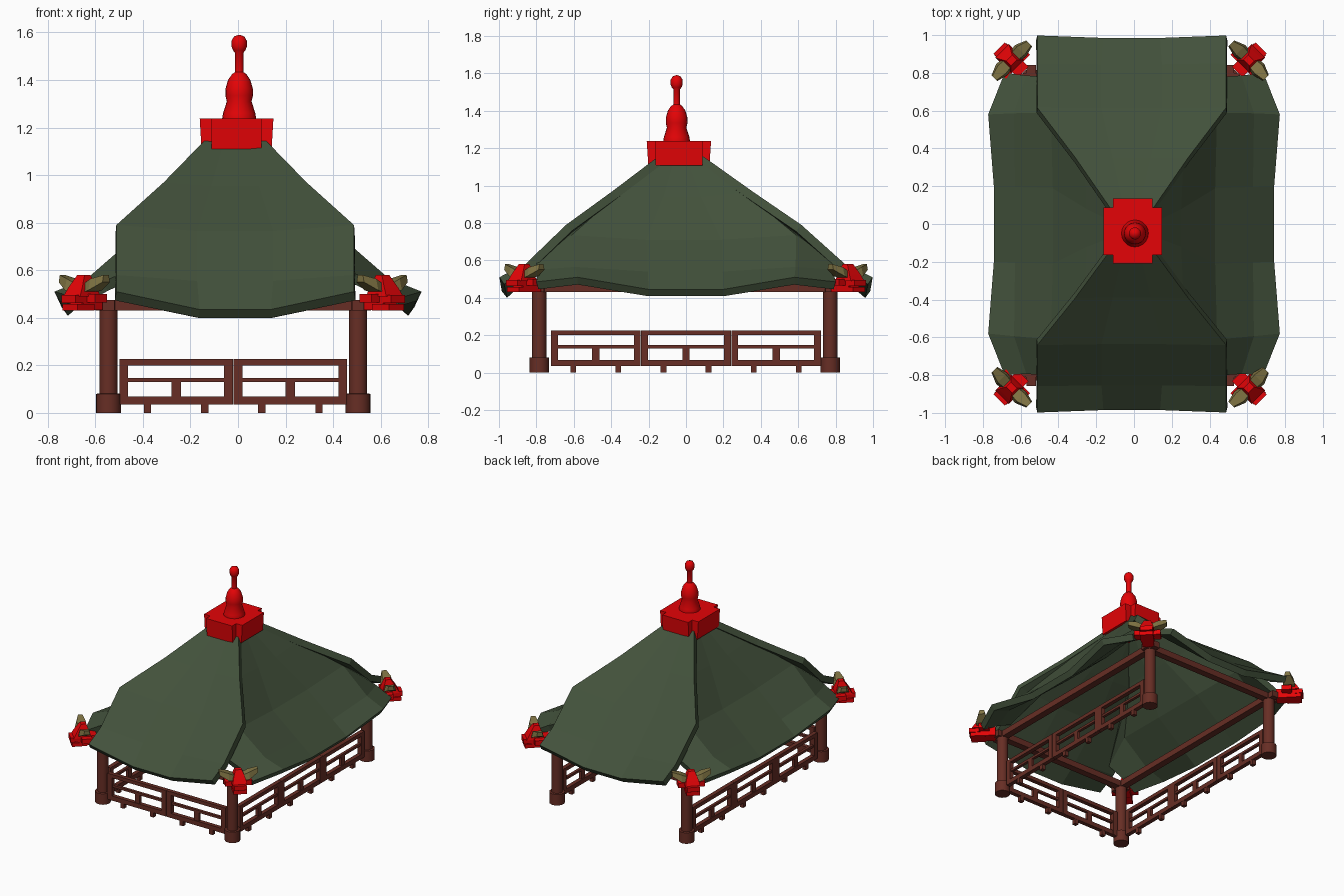
import bpy, bmesh, math
from mathutils import Matrix, Vector

if "Cube" in bpy.data.objects:
    bpy.data.objects.remove(bpy.data.objects["Cube"])


def mat(name, rgb):
    m = bpy.data.materials.new(name)
    m.diffuse_color = (*rgb, 1)
    m.use_nodes = True
    m.node_tree.nodes["Principled BSDF"].inputs["Base Color"].default_value = m.diffuse_color
    return m


GREEN = mat("green tiles", (0.055, 0.083, 0.044))
RED = mat("red lacquer", (0.78, 0.001, 0.002))
BROWN = mat("brown wood", (0.135, 0.027, 0.018))
OLIVE = mat("olive gold", (0.21, 0.17, 0.055))


def finish(name, bm, material, smooth=False, recalc=True):
    if recalc:
        bmesh.ops.recalc_face_normals(bm, faces=bm.faces)
    me = bpy.data.meshes.new(name)
    bm.to_mesh(me)
    bm.free()
    ob = bpy.data.objects.new(name, me)
    bpy.context.collection.objects.link(ob)
    me.materials.append(material)
    if smooth:
        bpy.context.view_layer.objects.active = ob
        ob.select_set(True)
        bpy.ops.object.shade_smooth_by_angle(angle=math.radians(40))
        ob.select_set(False)
    return ob


def add_box(bm, a, b, m=Matrix()):
    """Box between two opposite corners."""
    a, b = Vector(a), Vector(b)
    t = Matrix.Translation((a + b) / 2) @ Matrix.Diagonal((*(b - a), 1))
    bmesh.ops.create_cube(bm, size=1, matrix=m @ t)


def add_loft(bm, rings, m=Matrix()):
    """Closed solid through rings of equal point count."""
    vs = [[bm.verts.new(m @ Vector(p)) for p in r] for r in rings]
    n = len(vs[0])
    for r0, r1 in zip(vs, vs[1:]):
        for i in range(n):
            bm.faces.new((r0[i], r0[(i + 1) % n], r1[(i + 1) % n], r1[i]))
    bm.faces.new(vs[0])
    bm.faces.new(vs[-1])


def lathe(name, profile, loc, material, n=20):
    bm = bmesh.new()
    add_loft(bm, [[(r * math.cos(i * math.tau / n), r * math.sin(i * math.tau / n), z)
                   for i in range(n)] for r, z in profile], Matrix.Translation(loc))
    return finish(name, bm, material, True)


CX, CY, PX, PY = -0.02, -0.007, 0.525, 0.778
CORNERS = [(sx, sy) for sx in (-1, 1) for sy in (-1, 1)]

# Posts with round bases
for sx, sy in CORNERS:
    lathe("post", [(0.052, 0), (0.052, 0.08), (0.038, 0.082), (0.038, 0.47)],
          (CX + sx * PX, CY + sy * PY, 0), BROWN)

# Beams on top of the posts, overshooting the corners
bm = bmesh.new()
for s in (-1, 1):
    y, x = CY + s * PY, CX + s * PX
    add_box(bm, (CX - 0.58, y - 0.025, 0.43), (CX + 0.58, y + 0.025, 0.475))
    add_box(bm, (x - 0.025, CY - 0.85, 0.43), (x + 0.025, CY + 0.85, 0.474))
finish("top_beams", bm, BROWN)


# Railings: sections side by side along local x
def railing(name, count, w, m):
    bm = bmesh.new()
    for k in range(count):
        c = (k - (count - 1) / 2) * w
        h = w / 2 - 0.001
        for z0, z1, t in ((0.035, 0.068, 0.015), (0.13, 0.147, 0.01), (0.2, 0.226, 0.015)):
            add_box(bm, (c - h, -t, z0), (c + h, t, z1), m)
        for s in (-1, 1):
            add_box(bm, (c + s * h, -0.016, 0.036), (c + s * (h - 0.037), 0.016, 0.225), m)
            add_box(bm, (c + s * w / 4 - 0.015, -0.014, 0), (c + s * w / 4 + 0.015, 0.014, 0.04), m)
        add_box(bm, (c - 0.02, -0.01, 0.06), (c + 0.02, 0.01, 0.135), m)
    finish(name, bm, BROWN)


railing("front_railing", 2, 0.48, Matrix.Translation((CX, CY - PY, 0)))
for s, side in ((-1, "left"), (1, "right")):
    railing(side + "_railing", 3, 0.482,
            Matrix.Translation((CX + s * PX, 0, 0)) @ Matrix.Rotation(math.pi / 2, 4, 'Z'))

# Roof panels: half rows of (sideways, outwards, height), mirrored
END_ROWS = [
    [(0.04, 0.11, 1.165), (0.11, 0.11, 1.165)],
    [(0.10, 0.37, 0.955), (0.30, 0.375, 0.97)],
    [(0.16, 0.625, 0.765), (0.50, 0.63, 0.79)],
    [(0.16, 0.85, 0.555), (0.50, 0.855, 0.58)],
    [(0.15, 0.985, 0.435), (0.50, 0.998, 0.51)],
]
SIDE_ROWS = [
    [(0.03, 0.09, 1.15), (0.12, 0.09, 1.15), (0.125, 0.09, 1.14)],
    [(0.10, 0.25, 0.94), (0.33, 0.26, 0.965), (0.345, 0.26, 0.955)],
    [(0.20, 0.43, 0.71), (0.60, 0.44, 0.735), (0.79, 0.46, 0.60)],
    [(0.20, 0.63, 0.54), (0.59, 0.635, 0.565), (0.79, 0.57, 0.55)],
    [(0.20, 0.742, 0.445), (0.58, 0.772, 0.51), (0.80, 0.685, 0.485)],
]


def panel(name, rows, angle, shift=0.0, slide=0.0, x=0.0):
    """Thick curved roof sheet; shift and slide move its top end."""
    bm = bmesh.new()
    rot = Matrix.Rotation(angle, 4, 'Z')
    grid = []
    for row in rows:
        k = max(0, (row[0][2] - 0.45) / 0.7)
        full = [(-s, o, z) for s, o, z in reversed(row)] + row
        grid.append([bm.verts.new(rot @ Vector((s + slide * k, -(o + shift * k), z)))
                     for s, o, z in full])
    for a, b in zip(grid, grid[1:]):
        for i in range(len(a) - 1):
            f = bm.faces.new((a[i], b[i], b[i + 1], a[i + 1]))
            f.normal_update()
    ob = finish(name, bm, GREEN, recalc=False)
    ob.location.x = x
    mod = ob.modifiers.new("thickness", 'SOLIDIFY')
    mod.thickness, mod.offset = 0.045, -1


panel("front_roof", END_ROWS, 0, shift=0.025, x=-0.012)
panel("back_roof", END_ROWS, math.pi, shift=-0.03, x=-0.012)
panel("right_roof", SIDE_ROWS, math.pi / 2, slide=-0.03)
panel("left_roof", SIDE_ROWS, -math.pi / 2, slide=0.03)


# Flared cross-shaped cap
def cross(k, z):
    a, b, c, d = 0.155 * k, 0.125, 0.105, 0.172 * k
    q = [(a, b), (c, b), (c, d)]
    pts = q + [(-x, y) for x, y in reversed(q)]
    pts += [(-x, -y) for x, y in q] + [(x, -y) for x, y in reversed(q)]
    return [(x - 0.006, y - 0.038, z) for x, y in pts]


bm = bmesh.new()
add_loft(bm, [cross(0.95, 1.107), cross(1, 1.238)])
finish("roof_cap", bm, RED)

# Turned finial
lathe("finial", [(0.03, 1.07), (0.06, 1.1), (0.072, 1.235), (0.068, 1.26), (0.052, 1.31),
                 (0.058, 1.335), (0.057, 1.365), (0.047, 1.4), (0.03, 1.425), (0.018, 1.433),
                 (0.018, 1.515), (0.026, 1.525), (0.032, 1.54), (0.032, 1.565),
                 (0.022, 1.583), (0.004, 1.59)], (0.005, -0.05, 0), RED)


def rect(u0, u1, v, z):
    return [(u0, -v, z), (u1, -v, z), (u1, v, z), (u0, v, z)]


# Beast-head ornaments pointing diagonally outwards, with wide horns
for sx, sy in CORNERS:
    m = (Matrix.Translation((sx * 0.63 - 0.02, sy * 0.868, 0))
         @ Matrix.Rotation(math.atan2(sy, sx), 4, 'Z'))
    bm = bmesh.new()
    add_box(bm, (-0.09, -0.04, 0.432), (0.04, 0.04, 0.50), m)
    add_box(bm, (-0.05, -0.09, 0.465), (0.02, 0.09, 0.50), m)
    add_box(bm, (-0.02, -0.045, 0.43), (0.08, 0.045, 0.457), m)
    add_box(bm, (-0.02, -0.042, 0.462), (0.09, 0.042, 0.495), m)
    add_loft(bm, [rect(-0.05, 0.07, 0.05, 0.49), rect(-0.04, 0.05, 0.042, 0.525),
                  rect(-0.02, 0.015, 0.022, 0.58)], m)
    finish("corner_head", bm, RED)
    bm = bmesh.new()
    for s in (-1, 1):
        rings = [[(u + h, s * v, z - t), (u + h * 0.7, s * v, z + t),
                  (u - h * 0.7, s * v, z + t), (u - h, s * v, z - t)]
                 for u, v, z, h, t in ((0.0, 0.015, 0.52, 0.034, 0.018),
                                       (0.0, 0.07, 0.54, 0.042, 0.024),
                                       (-0.005, 0.13, 0.565, 0.022, 0.015))]
        add_loft(bm, rings, m)
    finish("corner_horns", bm, OLIVE)
